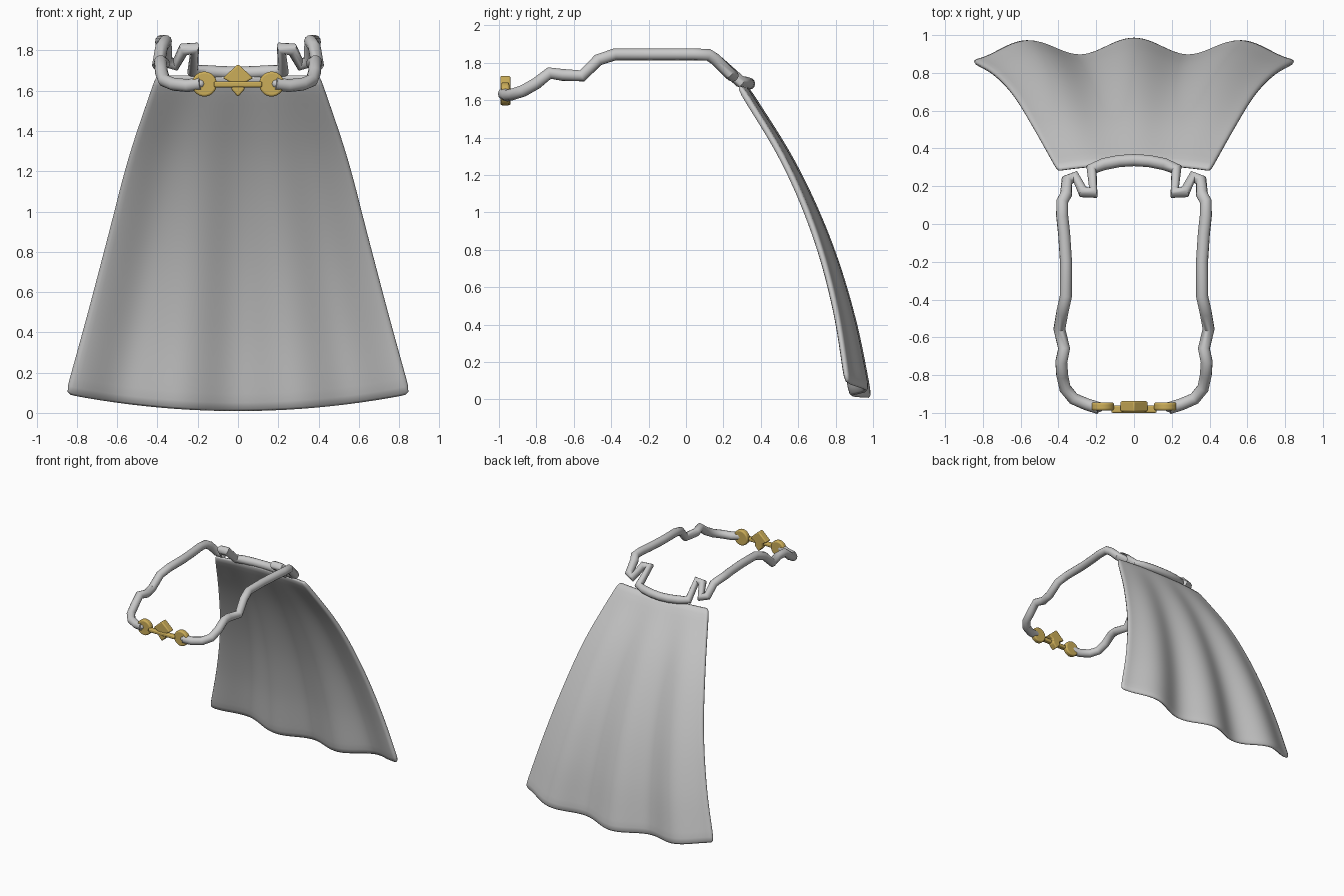
import bpy, bmesh, math
from mathutils import Vector

if "Cube" in bpy.data.objects:
    bpy.data.objects.remove(bpy.data.objects["Cube"])


def material(name, rgb, metal=0.0):
    m = bpy.data.materials.new(name)
    m.use_nodes = True
    m.diffuse_color = (*rgb, 1)
    m.node_tree.nodes["Principled BSDF"].inputs["Base Color"].default_value = (*rgb, 1)
    return m


GREY = material("light grey cloth", (0.58, 0.58, 0.58))
GOLD = material("gold", (0.60, 0.42, 0.10))


def finish(name, bm, mat):
    bmesh.ops.recalc_face_normals(bm, faces=bm.faces)
    me = bpy.data.meshes.new(name)
    bm.to_mesh(me)
    bm.free()
    ob = bpy.data.objects.new(name, me)
    bpy.context.collection.objects.link(ob)
    me.materials.append(mat)
    return ob


def smooth(ob, angle=40):
    bpy.ops.object.select_all(action='DESELECT')
    ob.select_set(True)
    bpy.context.view_layer.objects.active = ob
    bpy.ops.object.shade_smooth_by_angle(angle=math.radians(angle))


def spline(vals, t):
    """Smooth interpolation through evenly spaced values."""
    n = len(vals) - 1
    i = min(int(t * n), n - 1)
    f = t * n - i
    b, c = vals[i], vals[i + 1]
    a = vals[i - 1] if i else 2 * b - c
    d = vals[i + 2] if i + 2 <= n else 2 * c - b
    return b + 0.5 * f * (c - a + f * (2*a - 5*b + 4*c - d + f * (3*(b - c) + d - a)))


# Cape: flared sheet whose folds deepen toward the hem
WIDTH = [0.405, 0.54, 0.645, 0.75, 0.86]
DEPTH = [0.31, 0.56, 0.74, 0.86, 0.935]
ROWS, COLS = 18, 36
bm = bmesh.new()
grid = []
for r in range(ROWS + 1):
    v = r / ROWS
    row = []
    for c in range(COLS + 1):
        u = 2 * c / COLS - 1
        x = u * spline(WIDTH, v)
        y = spline(DEPTH, v) + 0.045 * v * math.cos(3 * math.pi * u) - 0.03 * u * u
        z = 1.68 + (0.005 + 0.085 * u * u - 1.68) * v
        row.append(bm.verts.new((x, y, z)))
    grid.append(row)
for r in range(ROWS):
    for c in range(COLS):
        bm.faces.new((grid[r][c], grid[r][c + 1], grid[r + 1][c + 1], grid[r + 1][c]))
cape = finish("cape", bm, GREY)
sol = cape.modifiers.new("thickness", 'SOLIDIFY')
sol.thickness = 0.035
sol.offset = 0
sub = cape.modifiers.new("rounding", 'SUBSURF')
sub.levels = sub.render_levels = 1
smooth(cape, 80)

# Neck cord: left half of the path, then mirrored
half = [(0.185, -0.975, 1.635), (0.25, -0.955, 1.625), (0.32, -0.925, 1.632),
        (0.365, -0.87, 1.65), (0.38, -0.80, 1.69), (0.385, -0.73, 1.745),
        (0.37, -0.66, 1.735), (0.395, -0.555, 1.73), (0.38, -0.47, 1.815),
        (0.36, -0.38, 1.845), (0.36, -0.2, 1.845), (0.37, -0.05, 1.845),
        (0.38, 0.04, 1.845), (0.38, 0.12, 1.842), (0.36, 0.155, 1.82), (0.355, 0.23, 1.745),
        (0.31, 0.25, 1.73), (0.27, 0.17, 1.805), (0.215, 0.165, 1.81),
        (0.225, 0.29, 1.70), (0.16, 0.317, 1.695), (0.08, 0.333, 1.69)]
path = half + [(0, 0.338, 1.688)] + [(-x, y, z) for x, y, z in reversed(half)]
cu = bpy.data.curves.new("neck_cord", 'CURVE')
cu.dimensions = '3D'
cu.bevel_depth = 0.032
cu.bevel_resolution = 4
cu.use_fill_caps = True
sp = cu.splines.new('POLY')
sp.points.add(len(path) - 1)
for p, co in zip(sp.points, path):
    p.co = (*co, 1)
cord = bpy.data.objects.new("neck_cord", cu)
bpy.context.collection.objects.link(cord)
cu.materials.append(GREY)
bpy.ops.object.select_all(action='DESELECT')
cord.select_set(True)
bpy.context.view_layer.objects.active = cord
bpy.ops.object.convert(target='MESH')
smooth(bpy.context.view_layer.objects.active, 50)


def plate(name, outline, y0, y1, bevel):
    """Gold plate extruded front to back from an x-z outline."""
    bm = bmesh.new()
    face = bm.faces.new([bm.verts.new((x, y0, z)) for x, z in outline])
    ext = bmesh.ops.extrude_face_region(bm, geom=[face])
    verts = [g for g in ext["geom"] if isinstance(g, bmesh.types.BMVert)]
    bmesh.ops.translate(bm, verts=verts, vec=Vector((0, y1 - y0, 0)))
    ob = finish(name, bm, GOLD)
    b = ob.modifiers.new("soft edges", 'BEVEL')
    b.width = bevel
    b.segments = 3
    b.limit_method = 'ANGLE'
    smooth(ob, 35)
    return ob


# Clasp: two round discs, a central diamond and a joining bar
for side, sx in (("left", 1), ("right", -1)):
    ring = [(sx * 0.167 + 0.062 * math.cos(a), 1.633 + 0.062 * math.sin(a))
            for a in (math.tau * i / 28 for i in range(28))]
    plate(side + "_clasp_disc", ring, -0.987, -0.945, 0.01)
    # cord end showing through the disc
    bm = bmesh.new()
    bmesh.ops.create_uvsphere(bm, u_segments=16, v_segments=8, radius=0.022)
    bmesh.ops.translate(bm, verts=bm.verts, vec=(sx * 0.187, -0.975, 1.635))
    smooth(finish(side + "_cord_end", bm, GREY))

right = [(0.075, 1.663), (0.035, 1.64), (0.032, 1.605)]
diamond = [(0, 1.732)] + right + [(0, 1.57)] + [(-x, z) for x, z in reversed(right)]
plate("clasp_diamond", diamond, -0.993, -0.938, 0.008)
plate("clasp_bar", [(-0.12, 1.617), (0.12, 1.617), (0.12, 1.645), (-0.12, 1.645)],
      -1.0, -0.96, 0.008)
